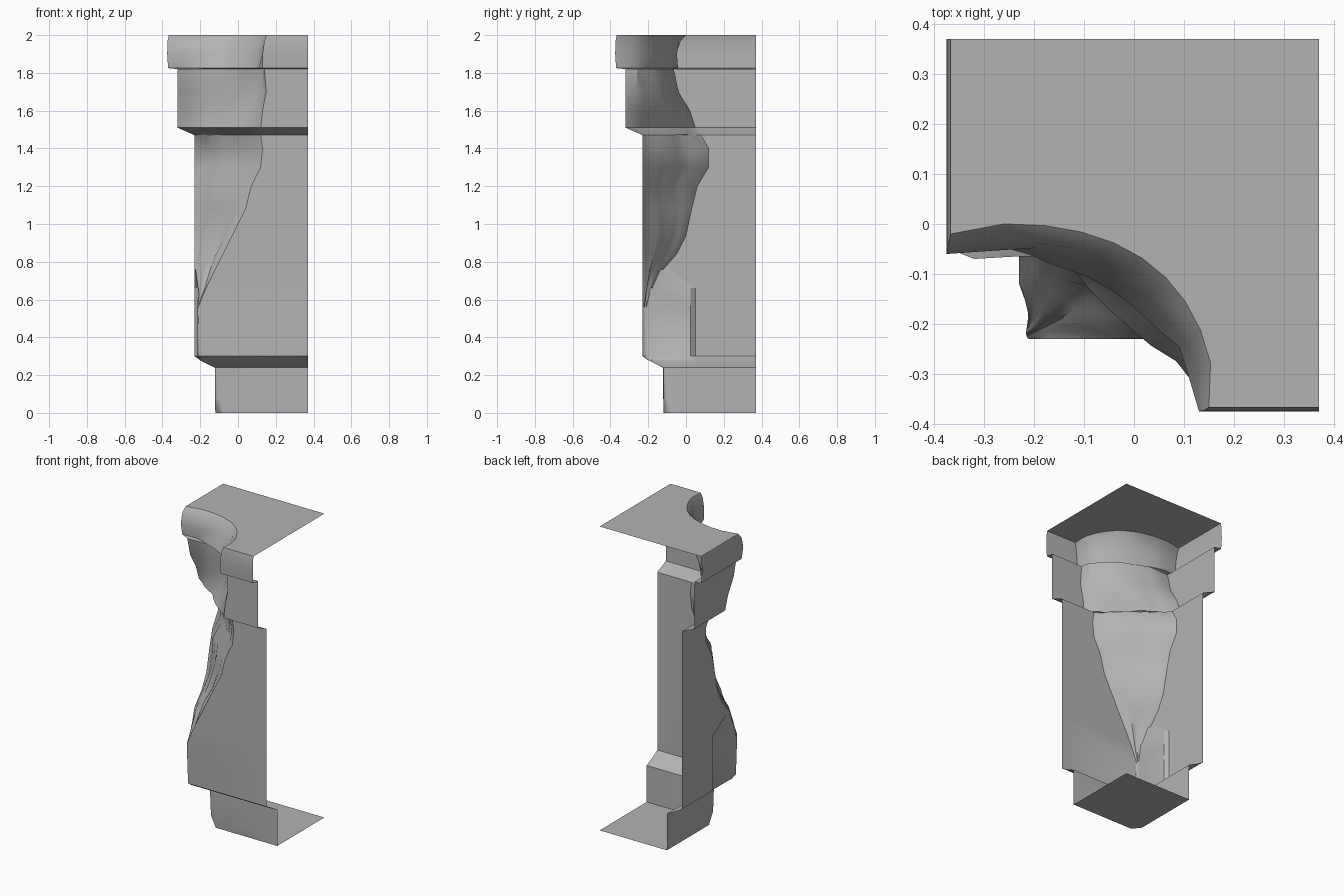
import bpy, bmesh, math, random

random.seed(4)
cube = bpy.data.objects.get("Cube")
if cube:
    bpy.data.objects.remove(cube, do_unlink=True)

stone = bpy.data.materials.new("grey_stone")
stone.use_nodes = True
GREY = (0.45, 0.45, 0.45, 1)
stone.diffuse_color = GREY
stone.node_tree.nodes["Principled BSDF"].inputs["Base Color"].default_value = GREY

HALF = 0.37      # open edges of the corner piece
STEPS = 10       # divisions across the broken corner

# height, wall distance, break start on side wall, break end on front wall, bite depth
LEVELS = [
    (0, .12, -.07, -.08, .0), (.07, .12, -.08, -.1, -.01), (.24, .12, -.1, -.1, -.01),
    (.28, .2, -.17, -.18, -.01), (.3, .23, -.19, -.2, -.005), (.56, .23, -.2, -.21, -.005),
    (.66, .23, -.17, -.17, 0), (.76, .23, -.12, -.12, 0), (.84, .23, -.05, -.08, 0),
    (.94, .23, 0, -.03, .005), (1.08, .23, .03, .04, .0), (1.2, .23, .06, .07, -.01),
    (1.3, .23, .12, .12, .0), (1.4, .23, .12, .13, .0), (1.47, .23, .08, .12, -.005),
    (1.475, .24, .07, .12, 0), (1.51, .32, .05, .12, .01), (1.6, .32, .02, .13, .04),
    (1.7, .32, -.04, .15, .06), (1.82, .32, -.07, .14, .07),
    (1.825, .37, -.05, .13, .08), (1.9, .375, -.06, .13, .1),
    (1.97, .373, -.045, .14, .115), (2, .367, -.02, .15, .125),
]


def outline(z, w, side, front, bite):
    """Plan outline: side wall, broken corner, front wall."""
    recess = .018 if .28 < z < .7 else 0
    lip = .05 if z < .7 else side + .03
    if z < .28:
        lip = side + .06
    pts = [(-w, HALF), (-w, lip), (-w + recess, lip - .025)]
    for i in range(STEPS + 1):
        t = i / STEPS
        push = bite * math.sin(math.pi * t) ** .7 if 0 < i < STEPS else 0
        if 0 < i < STEPS and .6 < z < 2:
            push += random.uniform(-.007, .007)
        x0 = -w + recess
        pts.append((x0 + (front - x0) * t + push, side + (-w - side) * t + push))
    pts.append((HALF, -w))
    return [(x, y, z) for x, y in pts]


# Stepped wall shell lofted through the outlines
bm = bmesh.new()
rings = [[bm.verts.new(p) for p in outline(*level)] for level in LEVELS]
for low, high in zip(rings, rings[1:]):
    for i in range(len(low) - 1):
        bm.faces.new((low[i], low[i + 1], high[i + 1], high[i]))

# Flat bottom and top caps
for ring, flip in ((rings[0], True), (rings[-1], False)):
    corner = bm.verts.new((HALF, HALF, ring[0].co.z))
    loop = ring + [corner]
    bm.faces.new(loop[::-1] if flip else loop)

mesh = bpy.data.meshes.new("broken_pillar_corner")
bm.to_mesh(mesh)
bm.free()
mesh.materials.append(stone)
pillar = bpy.data.objects.new("broken_pillar_corner", mesh)
bpy.context.collection.objects.link(pillar)

# Soft broken stone with crisp ledges
bpy.ops.object.select_all(action="DESELECT")
pillar.select_set(True)
bpy.context.view_layer.objects.active = pillar
bpy.ops.object.shade_smooth_by_angle(angle=math.radians(32))
